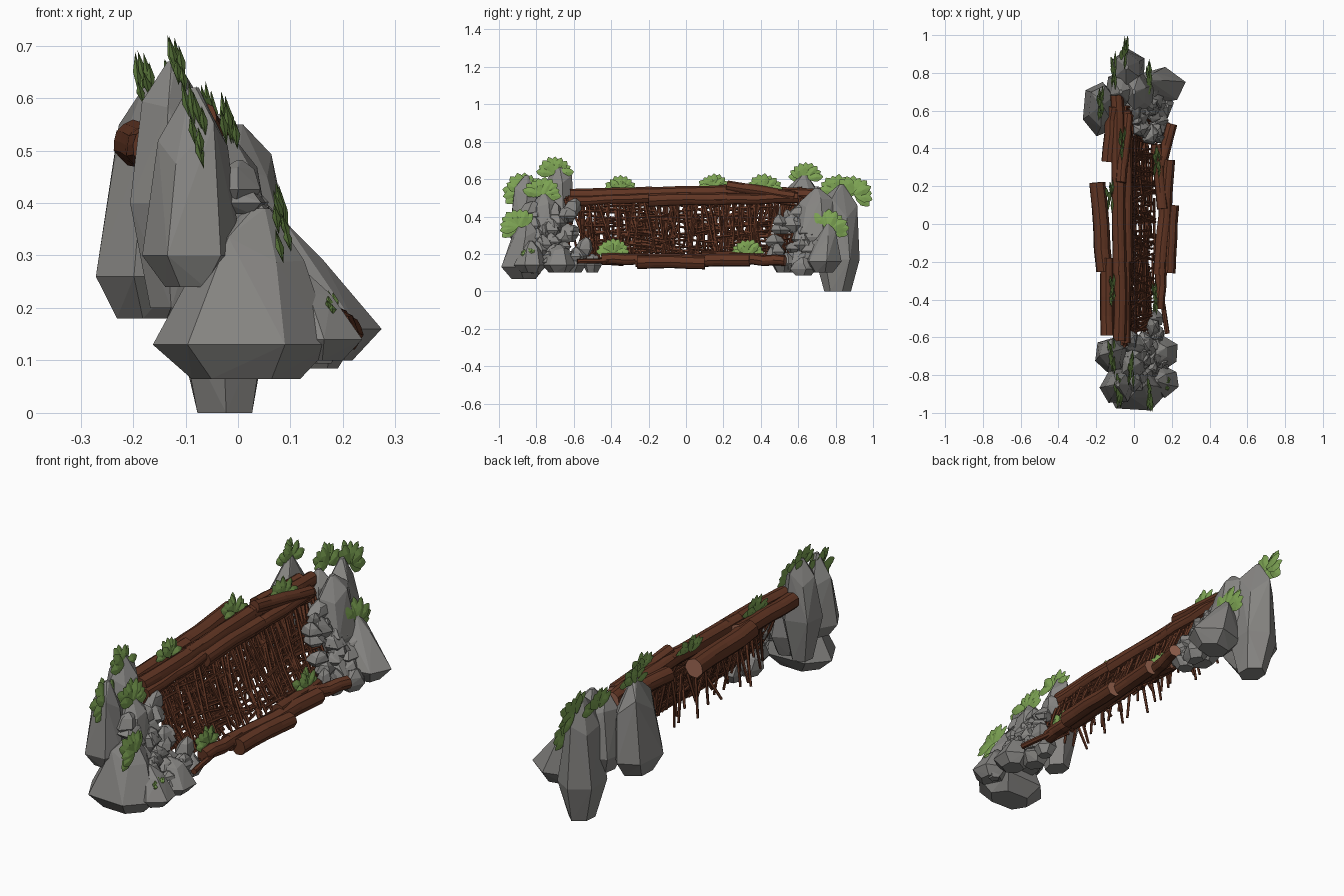
import bpy, bmesh, random
from math import sin, cos, pi, radians
from mathutils import Vector

rng = random.Random(7)
cube = bpy.data.objects.get("Cube")
if cube:
    bpy.data.objects.remove(cube, do_unlink=True)


def material(name, rgb):
    m = bpy.data.materials.new(name)
    m.use_nodes = True
    m.diffuse_color = (*rgb, 1)
    bsdf = next(n for n in m.node_tree.nodes if n.type == 'BSDF_PRINCIPLED')
    bsdf.inputs["Base Color"].default_value = (*rgb, 1)
    bsdf.inputs["Roughness"].default_value = 0.9
    return m


STONE = material("stone grey", (0.24, 0.235, 0.225))
BARK = material("bark brown", (0.12, 0.036, 0.017))
WOOD = material("cut wood", (0.32, 0.13, 0.08))
LEAF = material("leaf green", (0.2, 0.36, 0.085))


def finish(name, bm, *mats):
    bmesh.ops.recalc_face_normals(bm, faces=bm.faces[:])
    mesh = bpy.data.meshes.new(name)
    bm.to_mesh(mesh)
    bm.free()
    for m in mats:
        mesh.materials.append(m)
    ob = bpy.data.objects.new(name, mesh)
    bpy.context.collection.objects.link(ob)
    return ob


def rock(bm, cx, cy, rx, ry, z0, z1, z2, px, py, shoulder=0.75, rise=0.68, sides=6):
    """Faceted boulder: small base, wide belt, shoulder and pointed top."""
    turn = rng.uniform(0, pi)
    verts = []
    levels = ((0, z0, 0.62), (0, z1, 1.06),
              (rise, z1 + (z2 - z1) * rise, shoulder), (1, z2, 0.12))
    for pull, z, scale in levels:
        x0 = cx + (px - cx) * pull
        y0 = cy + (py - cy) * pull
        for i in range(sides):
            a = turn + 2 * pi * (i + rng.uniform(-0.12, 0.12)) / sides
            s = scale * rng.uniform(0.93, 1.04)
            dz = rng.uniform(-0.15, 0.15) * (z2 - z1) * (pull == rise)
            verts.append(bm.verts.new((x0 + rx * s * cos(a), y0 + ry * s * sin(a), z + dz)))
    hull = bmesh.ops.convex_hull(bm, input=verts)
    spare = {v for key in ("geom_interior", "geom_unused") for v in hull[key]
             if isinstance(v, bmesh.types.BMVert)}
    bmesh.ops.delete(bm, geom=list(spare), context='VERTS')


def tube(bm, a, b, r0, r1, sides=5, rings=2, ridge=0.0, wobble=0.0):
    """Tapered stick between two points, with an optional ridged bark."""
    a, b = Vector(a), Vector(b)
    d = (b - a).normalized()
    u = d.cross(Vector((0.1, 0.2, 1))).normalized()
    w = d.cross(u)
    loops = []
    for k in range(rings):
        t = k / (rings - 1)
        c = a.lerp(b, t) + (u * rng.uniform(-1, 1) + w * rng.uniform(-1, 1)) * wobble
        loop = []
        for i in range(sides):
            ang = 2 * pi * i / sides
            r = (r0 + (r1 - r0) * t) * (1 + ridge * (-1) ** i + rng.uniform(-ridge, ridge))
            loop.append(bm.verts.new(c + (u * cos(ang) + w * sin(ang)) * r))
        loops.append(loop)
    for lo, hi in zip(loops, loops[1:]):
        for i in range(sides):
            j = (i + 1) % sides
            bm.faces.new((lo[i], lo[j], hi[j], hi[i]))
    return bm.faces.new(loops[0][::-1]), bm.faces.new(loops[-1])


# Large boulders at both ends
BOULDERS = {
    "front_base_boulder": (0.01, -0.87, 0.17, 0.125, 0.065, 0.13, 0.39, 0.04, -0.85, 0.55, 0.72),
    "front_middle_boulder": (-0.085, -0.86, 0.09, 0.1, 0.24, 0.3, 0.62, -0.085, -0.85),
    "front_tall_boulder": (-0.12, -0.69, 0.085, 0.095, 0.2, 0.4, 0.67, -0.125, -0.68),
    "front_inner_boulder": (0.0, -0.76, 0.075, 0.1, 0.17, 0.27, 0.53, -0.02, -0.76),
    "back_outer_boulder": (-0.18, 0.61, 0.095, 0.14, 0.18, 0.26, 0.62, -0.17, 0.63, 0.8),
    "back_tall_boulder": (-0.025, 0.81, 0.095, 0.115, 0.0, 0.17, 0.57, -0.04, 0.83, 0.78),
    "back_gap_boulder": (-0.07, 0.71, 0.08, 0.1, 0.2, 0.28, 0.56, -0.07, 0.7),
    "back_inner_boulder": (0.03, 0.69, 0.08, 0.12, 0.18, 0.29, 0.55, 0.0, 0.7),
    "back_side_boulder": (0.14, 0.73, 0.13, 0.1, 0.1, 0.16, 0.36, 0.08, 0.76, 0.5),
}
for name, spec in BOULDERS.items():
    bm = bmesh.new()
    rock(bm, *spec)
    finish(name, bm, STONE)

# Rubble sloping down from the boulders to the lower logs
for name, side, inner, outer in (("front_rubble", -1, 0.6, 0.84), ("back_rubble", 1, 0.53, 0.76)):
    bm = bmesh.new()
    for i in range(38):
        t = (i + rng.random()) / 38
        x = -0.02 + 0.18 * t
        z = 0.46 - 0.33 * t
        y = side * (rng.uniform(inner, outer) - 0.12 * t * rng.random())
        s = rng.uniform(0.03, 0.055)
        h = rng.uniform(0.05, 0.1)
        rock(bm, x, y, s, s * rng.uniform(0.9, 1.4), z - h * 0.5, z - h * 0.15, z + h * 0.5,
             x + rng.uniform(-0.02, 0.02), y + rng.uniform(-0.02, 0.02), 0.7, 0.6, 5)
    finish(name, bm, STONE)

# Low slabs at the foot of the rubble
bm = bmesh.new()
for x, y, r, top in ((0.15, -0.83, 0.085, 0.27), (0.15, -0.68, 0.085, 0.25),
                     (0.09, -0.6, 0.07, 0.22), (0.11, -0.5, 0.05, 0.2),
                     (0.1, 0.6, 0.08, 0.24), (0.13, 0.52, 0.06, 0.2)):
    rock(bm, x, y, r, r, 0.1, 0.14, top, x - 0.03, y, 0.6)
finish("slabs", bm, STONE)

# Logs: start, end and radius
UPPER_LOGS = (
    ((-0.08, 0.2, 0.53), (-0.09, 0.68, 0.51), 0.037),
    ((-0.14, 0.33, 0.51), (-0.11, 0.62, 0.52), 0.037),
    ((-0.155, -0.25, 0.505), (-0.195, 0.22, 0.515), 0.045),
    ((-0.08, -0.27, 0.52), (-0.08, 0.25, 0.53), 0.038),
    ((-0.04, -0.2, 0.485), (-0.04, 0.22, 0.495), 0.035),
    ((-0.14, -0.59, 0.51), (-0.14, -0.18, 0.515), 0.038),
    ((-0.075, -0.62, 0.515), (-0.075, -0.18, 0.525), 0.036),
    ((-0.045, -0.63, 0.48), (-0.045, -0.2, 0.5), 0.028),
    ((-0.07, 0.22, 0.565), (-0.03, 0.58, 0.505), 0.028),
    ((-0.04, 0.15, 0.49), (-0.04, 0.6, 0.5), 0.03),
)
LOWER_LOGS = (
    ((0.14, -0.27, 0.165), (0.18, 0.34, 0.17), 0.037),
    ((0.185, -0.26, 0.155), (0.2, 0.1, 0.155), 0.037),
    ((0.13, -0.45, 0.17), (0.145, -0.2, 0.175), 0.031),
    ((0.14, 0.3, 0.17), (0.2, 0.53, 0.165), 0.03),
    ((0.15, 0.08, 0.185), (0.12, 0.42, 0.17), 0.03),
    ((0.18, -0.58, 0.16), (0.13, -0.3, 0.17), 0.013),
)
for group, logs in (("upper_log", UPPER_LOGS), ("lower_log", LOWER_LOGS)):
    for i, (a, b, r) in enumerate(logs):
        bm = bmesh.new()
        caps = tube(bm, a, b, r, r * 0.95, 14, 5, 0.03, 0.004)
        caps[1].material_index = 1
        finish(f"{group}_{i + 1}", bm, BARK, WOOD)


# Woven twig panel, curving out to the lower logs
def panel(y, t, off=0.0):
    x = -0.06 + 0.12 * t + 0.045 * t ** 3
    return Vector((x + off, y * (1 - 0.09 * t), 0.51 - 0.35 * t))


bm = bmesh.new()
for i in range(112):
    y = -0.65 + 1.27 * i / 111
    y_low = y + rng.uniform(-0.09, 0.09)
    off = rng.uniform(-0.012, 0.012)
    t = rng.uniform(0.55, 0.7)
    mid = panel(y + (y_low - y) * t, t, off)
    tube(bm, panel(y, rng.uniform(-0.02, 0.05), off), mid, 0.008, 0.007, wobble=0.003, rings=3)
    tube(bm, mid, panel(y_low, rng.uniform(0.9, 1.04), off), 0.007, 0.006, wobble=0.002)
finish("upright_twigs", bm, BARK)

bm = bmesh.new()
for i in range(125):
    t = (i % 14 + rng.random()) / 14
    y = rng.uniform(-0.65, 0.4)
    end = min(y + rng.uniform(0.15, 0.4), 0.62)
    tube(bm, panel(y, t, rng.uniform(-0.012, 0.012)),
         panel(end, t + rng.uniform(-0.14, 0.14), rng.uniform(-0.012, 0.012)),
         0.008, 0.006, wobble=0.004, rings=4)
finish("cross_twigs", bm, BARK)

# Loose twig ends hanging behind the panel
bm = bmesh.new()
for i in range(42):
    y = -0.54 + 1.08 * i / 41
    tube(bm, panel(y, rng.uniform(0.1, 0.5)),
         (rng.uniform(-0.08, 0.03), y + rng.uniform(-0.07, 0.07), rng.uniform(0.15, 0.26)),
         0.009, 0.006)
finish("hanging_twigs", bm, BARK)


# Leaf fans
def leaf(bm, base, angle, length, lean):
    along = Vector((lean * cos(angle), sin(angle), cos(angle)))
    across = Vector((-lean * sin(angle), cos(angle), -sin(angle)))
    outline = ((0, 0.07), (0.3, 0.22), (0.62, 0.27), (0.88, 0.14), (1, 0))
    ring = list(outline) + [(u, -w) for u, w in outline[-2::-1]]
    rim = [bm.verts.new(base + (along * u + across * w) * length) for u, w in ring]
    for bulge in (0.008, -0.008):
        mid = bm.verts.new(base + along * length * 0.55 + Vector((bulge, 0, 0)))
        for p, q in zip(rim, rim[1:] + rim[:1]):
            bm.faces.new((p, q, mid))


# Base x, y, z, tilt towards the back in degrees, leaf length
FANS = (
    (-0.115, -0.7, 0.63, 0, 0.095), (-0.075, -0.87, 0.53, -40, 0.11),
    (-0.01, -0.77, 0.515, 10, 0.1), (0.08, -0.895, 0.345, -40, 0.105),
    (0.175, -0.84, 0.195, 0, 0.04), (-0.11, -0.35, 0.54, 0, 0.085),
    (-0.12, 0.15, 0.55, 0, 0.085), (-0.06, 0.42, 0.54, 0, 0.095),
    (-0.175, 0.64, 0.605, 0, 0.09), (-0.1, 0.81, 0.53, 5, 0.1),
    (-0.045, 0.895, 0.52, 45, 0.105), (0.085, 0.76, 0.335, 25, 0.11),
    (0.115, -0.39, 0.205, 0, 0.085), (0.125, 0.33, 0.2, 0, 0.085),
)
for n, (x, y, z, tilt, size) in enumerate(FANS):
    bm = bmesh.new()
    for i in range(9):
        spread = -84 + 21 * i
        base = Vector((x + rng.uniform(-0.013, 0.013), y + 0.0001 * spread, z))
        leaf(bm, base, radians(spread + tilt), size * rng.uniform(0.9, 1.0),
             rng.uniform(-0.28, -0.08))
    finish(f"leaf_fan_{n + 1}", bm, LEAF)
